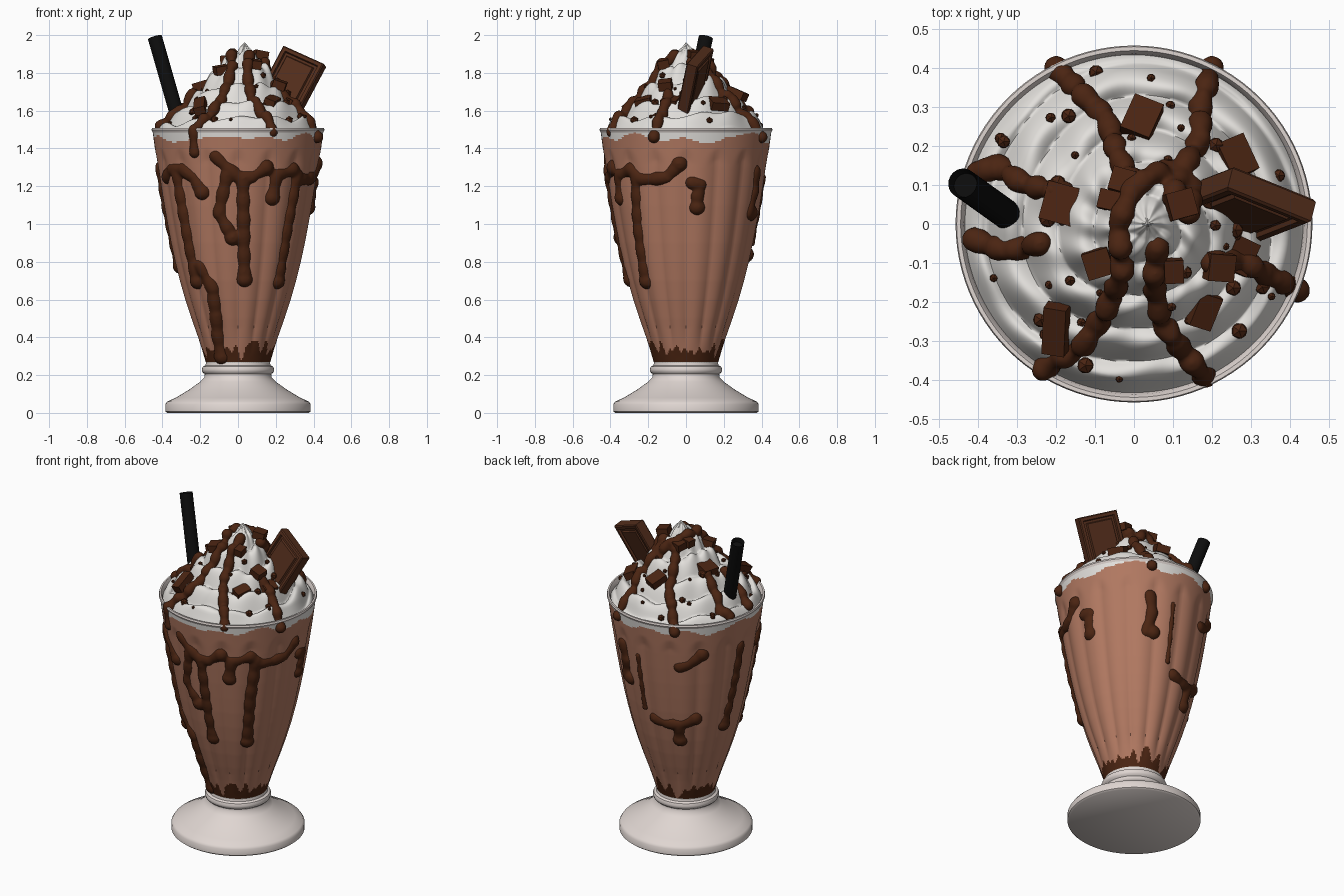
import bpy, bmesh, math, random
from math import sin, cos, pi, radians, hypot, atan2
from mathutils import Vector, Matrix, noise

random.seed(4)
if "Cube" in bpy.data.objects:
    bpy.data.objects.remove(bpy.data.objects["Cube"])


def material(name, *rgb):
    m = bpy.data.materials.new(name)
    m.use_nodes = True
    m.diffuse_color = (*rgb, 1)
    m.node_tree.nodes["Principled BSDF"].inputs["Base Color"].default_value = (*rgb, 1)
    return m


CREAM = material("whipped_cream", .76, .74, .71)
GLASS = material("pale_glass", .74, .67, .64)
MILK = material("chocolate_milk", .44, .19, .12)
SAUCE = material("chocolate_sauce", .07, .018, .006)
BAR = material("chocolate_bar", .085, .026, .011)
BLACK = material("black_straw", .004, .004, .004)


def finish(name, bm, mats, angle=40):
    me = bpy.data.meshes.new(name)
    bm.to_mesh(me)
    bm.free()
    for m in mats:
        me.materials.append(m)
    me.shade_smooth()
    me.set_sharp_from_angle(angle=radians(angle))
    ob = bpy.data.objects.new(name, me)
    bpy.context.collection.objects.link(ob)
    return ob


def interp(table, t):
    """Linear lookup in (key, value) pairs sorted by key."""
    if t <= table[0][0]:
        return table[0][1]
    for (a, u), (b, v) in zip(table, table[1:]):
        if t <= b:
            return u + (v - u) * (t - a) / (b - a)
    return table[-1][1]


def revolved(name, rows, segs, point, mats, rule=None, angle=40):
    """Grid wrapped round z; point(row, theta) gives each position."""
    bm = bmesh.new()
    grid = [[bm.verts.new(point(r, 2 * pi * j / segs)) for j in range(segs)] for r in rows]
    for low, high in zip(grid, grid[1:]):
        for j in range(segs):
            k = (j + 1) % segs
            f = bm.faces.new((low[j], low[k], high[k], high[j]))
            if rule:
                f.material_index = rule(f.calc_center_median())
    return finish(name, bm, mats, angle)


def ring(row, t):
    return (row[0] * cos(t), row[0] * sin(t), row[1])


# Foot and rim of the glass
foot = [(.001, 0), (.375, 0), (.385, .008), (.385, .045), (.375, .06), (.33, .08), (.26, .122),
        (.2, .165), (.177, .19), (.176, .205), (.188, .215), (.192, .23), (.186, .245),
        (.172, .252), (.168, .275)]
revolved("glass_foot", foot, 96, ring, [GLASS])
lip = [(.443, 1.47), (.452, 1.485), (.458, 1.497), (.455, 1.508), (.445, 1.508), (.437, 1.495), (.43, 1.46)]
revolved("glass_rim", lip, 96, ring, [GLASS])

# Fluted bowl full of milk, with cream at the rim and sauce settled at the bottom
BOWL = [(.26, .168), (.3, .18), (.4, .214), (.5, .25), (.6, .283), (.7, .312), (.8, .337), (.9, .359),
        (1, .378), (1.1, .396), (1.2, .412), (1.3, .427), (1.4, .44), (1.49, .452)]


def bowl_point(z, t):
    fade = min(max((1.4 - .06 * sin(8 * t) ** 2 - z) / .06, 0), 1) * min(max((z - .3) / .15, 0), 1)
    r = interp(BOWL, z) - .012 * fade * (1 - abs(sin(8 * t)))
    return (r * cos(t), r * sin(t), z)


def bowl_rule(c):
    t = atan2(c.y, c.x)
    n = noise.noise(Vector((2.2 * cos(t), 2.2 * sin(t), 3)))
    if c.z > 1.455 - .07 * n:
        return 1
    spikes = noise.noise(Vector((5 * cos(t), 5 * sin(t), 9)))
    return 2 if .268 < c.z < .335 + .1 * spikes else 1 if c.z < .268 else 0


revolved("milk_bowl", [.26 + i * .01 for i in range(124)], 160, bowl_point, [MILK, CREAM, SAUCE], bowl_rule)

# Swirled cream dome
DOME = [(0, 1.962), (.015, 1.94), (.04, 1.9), (.07, 1.865), (.12, 1.805), (.18, 1.735), (.25, 1.65),
        (.32, 1.58), (.38, 1.525), (.42, 1.49), (.445, 1.46)]


def cream_height(r, t):
    env = min(r / .1, 1) * min(max((.445 - r) / .05, 0), 1)
    swirl = abs(sin(pi * (r / .085 + t / (2 * pi) + .12 * sin(3 * t))))
    folds = sin(11 * t + 34 * r) + .6 * sin(7 * t - 25 * r + 1)
    return interp(DOME, r) + env * (.045 * swirl + .009 * folds)


def cream_point(r, t):
    return (r * cos(t) + .035 * (1 - r / .445), r * sin(t), cream_height(r, t))


def on_cream(x, y):
    x0 = x - .035 * max(0, 1 - hypot(x, y) / .445)
    return Vector((x, y, cream_height(hypot(x0, y), atan2(y, x0))))


revolved("cream_swirl", [.445 * (1 - i / 90) + .0005 for i in range(91)], 140, cream_point, [CREAM], angle=75)


# Sauce drips: chains of overlapping balls fused into one skin
def drip(bm, pts, size, lump):
    step = 0
    for a, b in zip(pts, pts[1:]):
        n = max(2, int((b - a).length / .012))
        for i in range(n + 1):
            step += 1
            r = size * (1 + lump * sin(step * .75))
            bmesh.ops.create_icosphere(bm, subdivisions=2, radius=r,
                                       matrix=Matrix.Translation(a.lerp(b, i / n)))
    bmesh.ops.create_icosphere(bm, subdivisions=2, radius=size * 1.2, matrix=Matrix.Translation(pts[-1]))


def fuse(name, bm, voxel):
    ob = finish(name, bm, [SAUCE])
    mod = ob.modifiers.new("fuse", "REMESH")
    mod.mode, mod.voxel_size, mod.use_smooth_shade = "VOXEL", voxel, True
    soft = ob.modifiers.new("soften", "SMOOTH")
    soft.factor, soft.iterations = .5, 4


def on_glass(deg, z, sink):
    r, t = interp(BOWL, z) - sink, radians(deg)
    return Vector((r * cos(t), r * sin(t), z))


CREAM_DRIPS = [
    [(0, .1), (-.04, .17), (-.07, .27), (-.13, .33), (-.2, .4)],
    [(.1, .07), (.12, .13), (.17, .22), (.17, .3), (.2, .4)],
    [(.06, -.06), (.05, -.15), (.07, -.25), (.12, -.32), (.18, -.39)],
    [(0, .1), (-.04, 0), (-.03, -.12), (-.07, -.22), (-.13, -.31), (-.23, -.37)],
    [(-.18, .08), (-.28, .1), (-.35, .15), (-.4, .13)],
    [(-.24, -.05), (-.33, -.07), (-.41, -.04)],
    [(.2, -.1), (.27, -.09), (.34, -.13), (.42, -.17)],
    [(0, .1), (.08, .14), (.15, .09), (.14, .03)],
]
bm = bmesh.new()
for path in CREAM_DRIPS:
    fine = []
    for a, b in zip(path, path[1:]):
        fine += [on_cream(a[0] + (b[0] - a[0]) * k / 4, a[1] + (b[1] - a[1]) * k / 4) for k in range(4)]
    drip(bm, fine + [on_cream(*path[-1])], .028, .22)
drip(bm, [on_glass(-122, z, .01) for z in (1.5, 1.45, 1.38)], .028, .1)
fuse("cream_sauce", bm, .008)

GLASS_DRIPS = [
    [(-158, 1.25), (-148, 1.29), (-135, 1.29), (-125, 1.25), (-119, 1.17)],
    [(-142, 1.27), (-141, 1.13), (-139, .92), (-137, .7)],
    [(-106, 1.36), (-98, 1.3), (-90, 1.25), (-80, 1.25), (-69, 1.3)],
    [(-86, 1.24), (-85, 1), (-83, .71)],
    [(-98, 1.27), (-101, 1.18), (-105, 1.06), (-99, .98), (-95, .93)],
    [(-60, 1.26), (-45, 1.29), (-36, 1.24), (-24, 1.24), (-14, 1.25), (-5, 1.32)],
    [(-40, 1.26), (-44, 1), (-45, .7)],
    [(-60, 1.26), (-62, 1.14)],
    [(-128, .78), (-118, .66), (-119, .52), (-122, .42), (-122, .3)],
    [(5, 1.22), (11, 1.21), (9, 1.15), (9, 1.09)],
    [(63, 1.28), (65, 1.18), (61, 1.06), (67, 1.06)],
    [(120, 1.22), (127, 1.24), (138, 1.3)],
    [(93, .84), (106, .82), (120, .82), (134, .86)],
    [(118, .82), (119, .71)],
    [(173, 1.3), (172, 1.1), (168, .78)],
]
bm = bmesh.new()
for path in GLASS_DRIPS:
    drip(bm, [on_glass(*p, .025) for p in path], .04, .07)
drip(bm, [on_glass(83, z, .01) for z in (1.25, 1.1, .9)], .018, .1)
fuse("glass_sauce", bm, .008)

# Chocolate pieces and crumbs strewn over the cream
bm = bmesh.new()
PIECES = [(-.18, .05, .1, .1), (.02, .27, .08, .1), (-.2, -.27, .06, .13), (.18, -.22, .06, .09),
          (.27, -.08, .07, .09), (.22, -.11, .07, .07), (.26, .17, .08, .1), (-.09, -.1, .07, .07),
          (.12, .05, .07, .07), (-.03, .11, .06, .06), (.1, -.12, .05, .06), (-.06, .06, .06, .05)]
for x, y, w, d in PIECES:
    tilt = Vector((-.5 * y, .5 * x, 0)) * 3
    spin = Matrix.Rotation(tilt.length, 4, tilt) @ Matrix.Rotation(random.uniform(-.5, .5), 4, "Z")
    m = Matrix.Translation(on_cream(x, y) + Vector((0, 0, .02))) @ spin @ Matrix.Diagonal((w, d, .045, 1))
    bmesh.ops.create_cube(bm, size=1, matrix=m)
for i in range(50):
    t, r = random.uniform(0, 2 * pi), random.uniform(.16, .41)
    m = Matrix.Translation(on_cream(r * cos(t), r * sin(t)) + Vector((0, 0, .004)))
    bmesh.ops.create_icosphere(bm, subdivisions=1, radius=random.uniform(.01, .024), matrix=m)
finish("chocolate_pieces", bm, [SAUCE], 25)

# Bar with a framed panel on both broad faces
bm = bmesh.new()
bmesh.ops.create_cube(bm, size=1, matrix=Matrix.Diagonal((.25, .34, .065, 1)))
broad = [f for f in bm.faces if abs(f.normal.z) > .9]
bmesh.ops.bevel(bm, geom=[e for f in broad for e in f.edges], offset=.006, segments=1, affect="EDGES")
broad = [f for f in bm.faces if abs(f.normal.z) > .99]
for thick, depth in ((.025, 0), (.006, -.012), (.018, 0), (.008, .01)):
    bmesh.ops.inset_individual(bm, faces=broad, thickness=thick, depth=depth)
wide = Vector((.222, -.09, -.1)).normalized()
up = Vector((.14, .05, .25))
up = (up - wide * up.dot(wide)).normalized()
frame = Matrix((wide, up, wide.cross(up))).transposed().to_4x4()
bm.transform(Matrix.Translation((.275, .045, 1.74)) @ frame)
finish("chocolate_bar", bm, [BAR], 20)

# Straw with an open end
low, high = Vector((-.3, .005, 1.5)), Vector((-.44, .105, 1.988))
axis = high - low
bm = bmesh.new()
bmesh.ops.create_cone(bm, cap_ends=True, segments=32, radius1=.038, radius2=.038, depth=axis.length)
end = [f for f in bm.faces if f.normal.z > .9]
bmesh.ops.inset_region(bm, faces=end, thickness=.007)
bmesh.ops.translate(bm, verts=end[0].verts, vec=(0, 0, -.03))
bm.transform(Matrix.Translation((low + high) / 2) @ axis.to_track_quat("Z", "Y").to_matrix().to_4x4())
finish("straw", bm, [BLACK])
